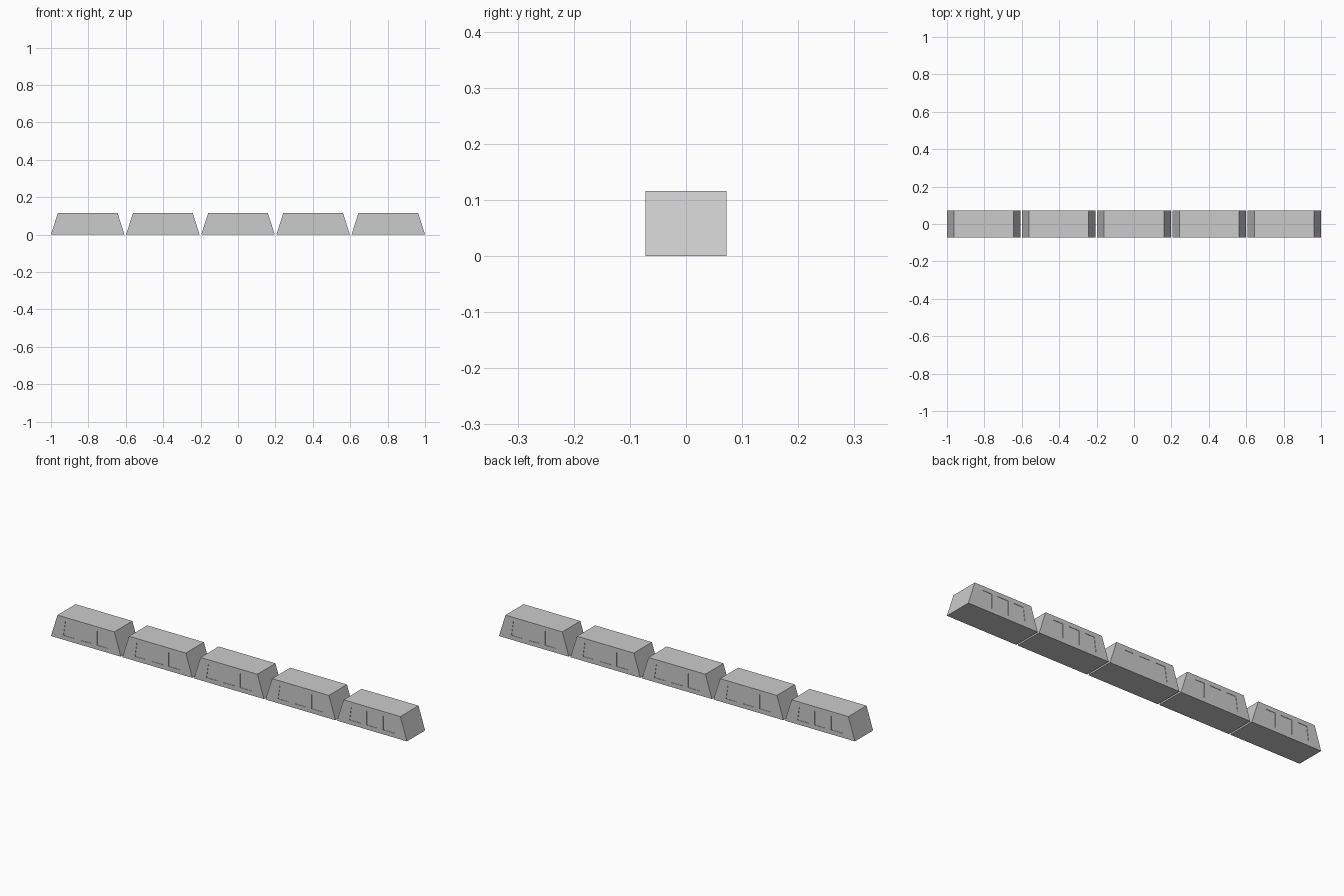
import bpy

if "Cube" in bpy.data.objects:
    bpy.data.objects.remove(bpy.data.objects["Cube"])

WIDTH, INSET, HEIGHT, DEPTH = 0.393, 0.037, 0.116, 0.145
PITCH = (2 - WIDTH) / 4
RECESS = 0.002


def prism(profile, y0, y1):
    """Extrude an x-z outline from y0 to y1."""
    n = len(profile)
    verts = [(x, y, z) for y in (y0, y1) for x, z in profile]
    faces = [tuple(range(n)), tuple(range(2 * n - 1, n - 1, -1))]
    faces += [(i, i + n, (i + 1) % n + n, (i + 1) % n) for i in range(n)]
    return verts, faces


def make_object(name, parts):
    verts, faces = [], []
    for v, f in parts:
        base = len(verts)
        verts += v
        faces += [tuple(i + base for i in face) for face in f]
    mesh = bpy.data.meshes.new(name)
    mesh.from_pydata(verts, [], faces)
    ob = bpy.data.objects.new(name, mesh)
    bpy.context.collection.objects.link(ob)
    return ob


# Barrier block: sloped ends, flat sides
h = WIDTH / 2
outline = [(-h, 0), (h, 0), (h - INSET, HEIGHT), (INSET - h, HEIGHT)]

# Shallow panels on the front and back of each block
z0, z1 = 0.022, 0.094
panels = [
    [(-0.126, z0), (-0.063, z0), (-0.063, z1), (-0.116, z1)],
    [(-0.031, z0), (0.031, z0), (0.031, z1), (-0.031, z1)],
    [(0.063, z0), (0.126, z0), (0.116, z1), (0.063, z1)],
]
d = DEPTH / 2
cuts = [prism(p, a, b) for p in panels
        for a, b in ((-d - 0.02, -d + RECESS), (d - RECESS, d + 0.02))]
cutter = make_object("panel_cutter", cuts)

# Cut one block, then reuse its mesh along the row
block = make_object("barrier_block_1", [prism(outline, -d, d)])
mod = block.modifiers.new("panels", 'BOOLEAN')
mod.operation = 'DIFFERENCE'
mod.solver = 'EXACT'
mod.object = cutter
graph = bpy.context.evaluated_depsgraph_get()
block_mesh = bpy.data.meshes.new_from_object(block.evaluated_get(graph))
block.modifiers.clear()
block.data = block_mesh
bpy.data.objects.remove(cutter)

block.location.x = -2 * PITCH
for i in range(1, 5):
    ob = bpy.data.objects.new(f"barrier_block_{i + 1}", block_mesh)
    ob.location.x = (i - 2) * PITCH
    bpy.context.collection.objects.link(ob)
